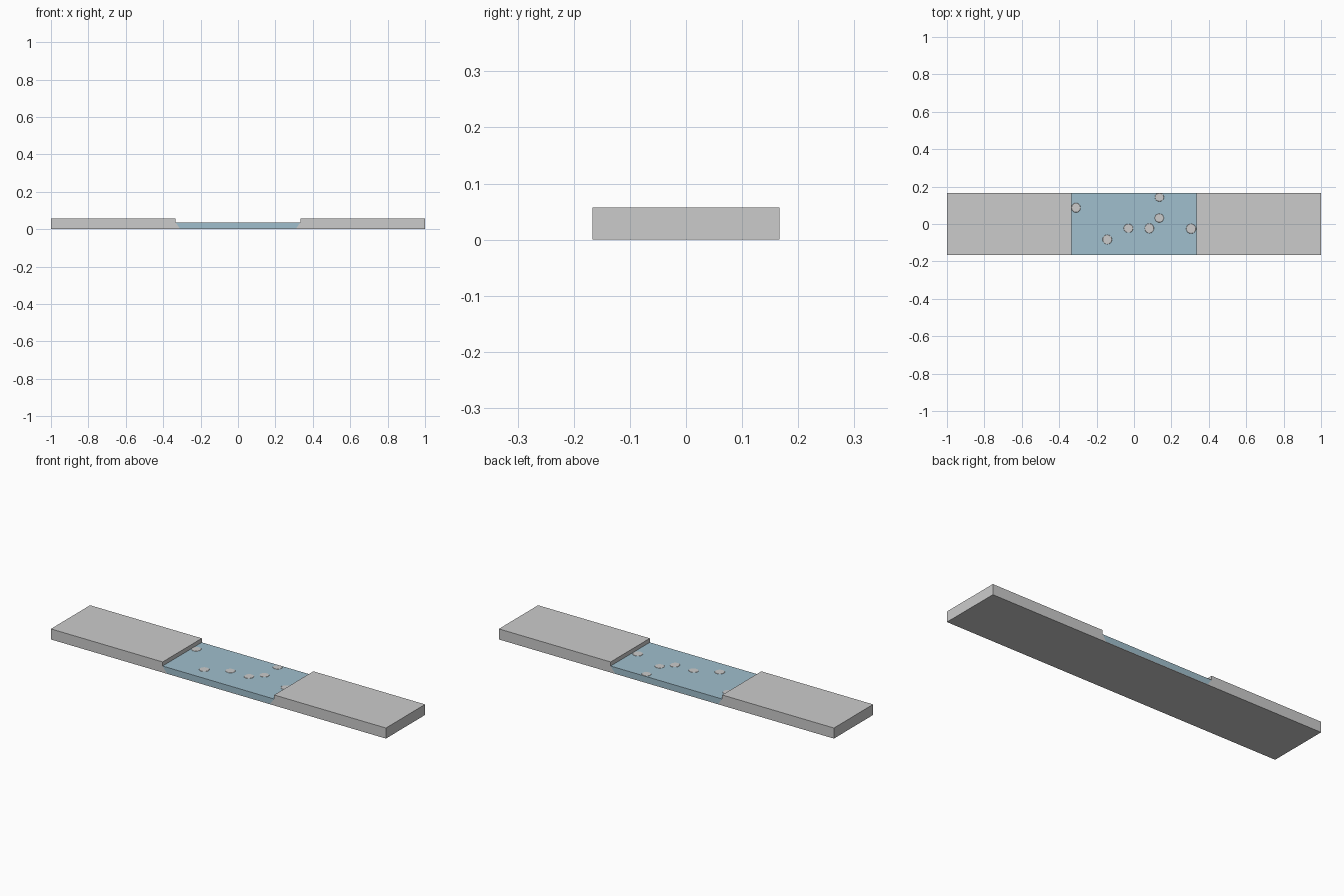
import bpy
import bmesh

if "Cube" in bpy.data.objects:
    bpy.data.objects.remove(bpy.data.objects["Cube"])

HALF_W = 0.167   # half width of the strip
WATER_Z = 0.035
TOP_Z = 0.057


def material(name, rgb):
    m = bpy.data.materials.new(name)
    m.use_nodes = True
    m.diffuse_color = (*rgb, 1)
    m.node_tree.nodes["Principled BSDF"].inputs["Base Color"].default_value = (*rgb, 1)
    return m


stone = material("pale grey stone", (0.6, 0.6, 0.6))
blue = material("soft blue water", (0.35, 0.52, 0.61))


def finish(bm, name, mat):
    bmesh.ops.recalc_face_normals(bm, faces=bm.faces)
    mesh = bpy.data.meshes.new(name)
    bm.to_mesh(mesh)
    bm.free()
    mesh.materials.append(mat)
    obj = bpy.data.objects.new(name, mesh)
    bpy.context.collection.objects.link(obj)
    return obj


def prism(name, right_half, mat):
    """Mirror a half profile in x and extrude it along the width."""
    points = right_half + [(-x, z) for x, z in reversed(right_half)]
    bm = bmesh.new()
    face = bm.faces.new([bm.verts.new((x, -HALF_W, z)) for x, z in points])
    ext = bmesh.ops.extrude_face_region(bm, geom=[face])
    verts = [v for v in ext["geom"] if isinstance(v, bmesh.types.BMVert)]
    bmesh.ops.translate(bm, verts=verts, vec=(0, 2 * HALF_W, 0))
    return finish(bm, name, mat)


# Banks joined by a thin bed, with sloping channel sides
channel = [(0.31, 0.003), (0.325, 0.025), (0.333, WATER_Z)]
prism("banks_and_bed", [(1, 0), (1, TOP_Z), (0.333, TOP_Z)] + channel[::-1], stone)

# Water filling the channel
prism("water", channel, blue)

# Pebble tops level with the water: x, y, half length, half width
pebbles = [(-0.31, 0.087, 0.026, 0.027), (-0.143, -0.083, 0.027, 0.027),
           (-0.03, -0.023, 0.027, 0.025), (0.082, -0.023, 0.026, 0.028),
           (0.135, 0.032, 0.026, 0.025), (0.136, 0.143, 0.026, 0.024),
           (0.305, -0.025, 0.028, 0.028)]
for i, (x, y, rx, ry) in enumerate(pebbles):
    bm = bmesh.new()
    bmesh.ops.create_cone(bm, cap_ends=True, segments=16, radius1=1, radius2=0.9, depth=1)
    bmesh.ops.scale(bm, verts=bm.verts, vec=(rx, ry, 0.002))
    bmesh.ops.translate(bm, verts=bm.verts, vec=(x, y, WATER_Z))
    finish(bm, f"pebble_{i + 1}", stone)
